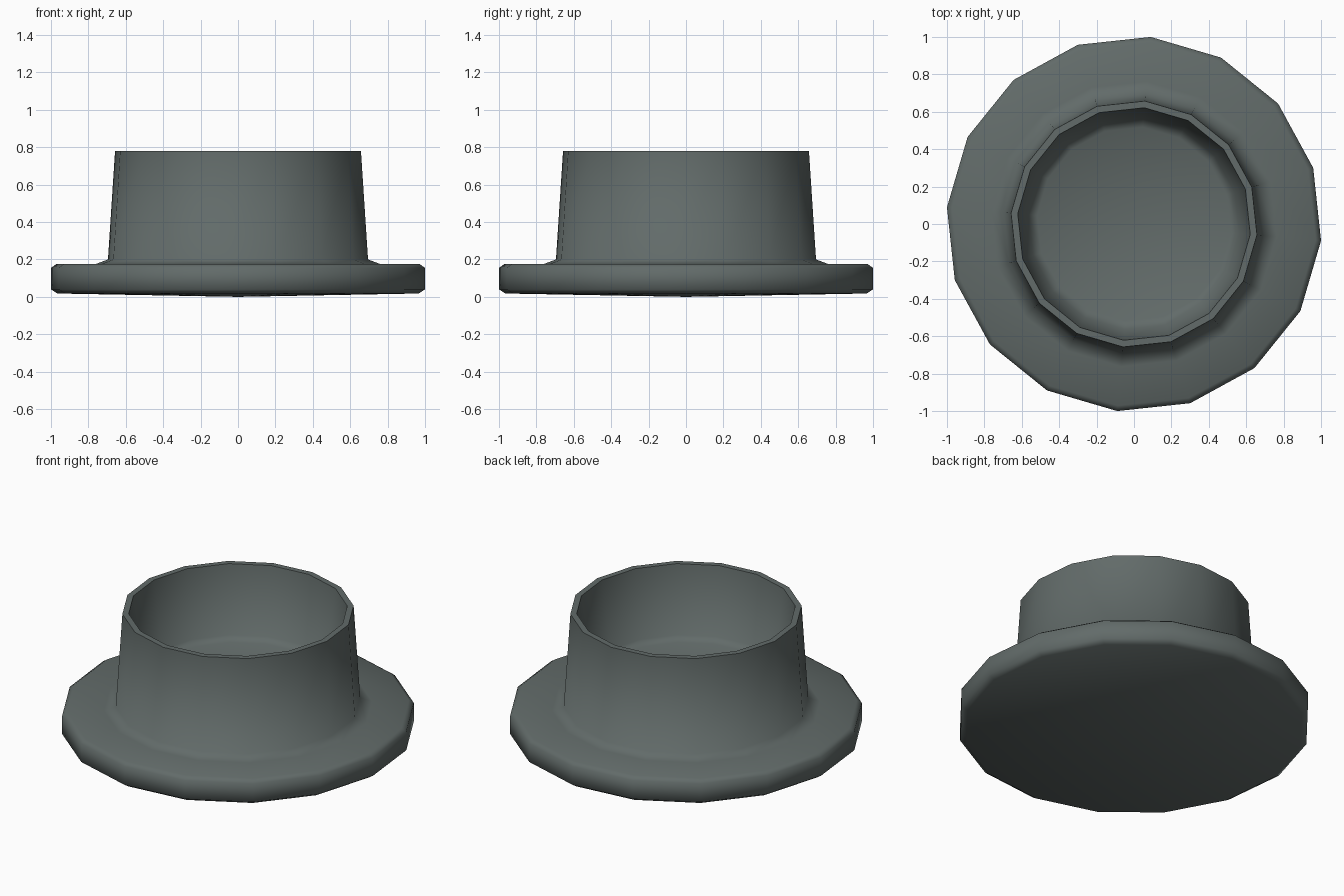
import bpy, bmesh, math

if "Cube" in bpy.data.objects:
    bpy.data.objects.remove(bpy.data.objects["Cube"])

SIDES = 16
OFFSET = math.radians(-5.1)

mat = bpy.data.materials.new("dark slate grey")
mat.diffuse_color = (0.122, 0.147, 0.142, 1)
mat.use_nodes = True
mat.node_tree.nodes["Principled BSDF"].inputs["Base Color"].default_value = mat.diffuse_color

# Half section (radius, height), from bottom centre round to the socket floor
profile = [
    (0, 0.0), (0.97, 0.018), (1.004, 0.04), (1.004, 0.155), (0.975, 0.175),
    (0.765, 0.175), (0.698, 0.2),      # foot of the collar
    (0.66, 0.78), (0.624, 0.78),       # collar wall and rim
    (0.565, 0.36), (0.52, 0.335), (0, 0.335),
]


def lathe(name, points):
    bm = bmesh.new()
    rings = []
    for r, z in points:
        if r == 0:
            rings.append([bm.verts.new((0, 0, z))] * SIDES)
        else:
            rings.append([bm.verts.new((r * math.cos(OFFSET + k * math.tau / SIDES),
                                        r * math.sin(OFFSET + k * math.tau / SIDES), z))
                          for k in range(SIDES)])
    for a, b in zip(rings, rings[1:]):
        for k in range(SIDES):
            j = (k + 1) % SIDES
            quad = dict.fromkeys((a[k], a[j], b[j], b[k]))
            bm.faces.new(list(quad))
    bmesh.ops.recalc_face_normals(bm, faces=bm.faces[:])
    mesh = bpy.data.meshes.new(name)
    bm.to_mesh(mesh)
    bm.free()
    obj = bpy.data.objects.new(name, mesh)
    bpy.context.collection.objects.link(obj)
    mesh.materials.append(mat)
    return obj


# Flanged socket: wide disc with a tapered hollow collar
socket = lathe("flanged_collar", profile)
bpy.context.view_layer.objects.active = socket
socket.select_set(True)
bpy.ops.object.shade_smooth_by_angle(angle=math.radians(72))
